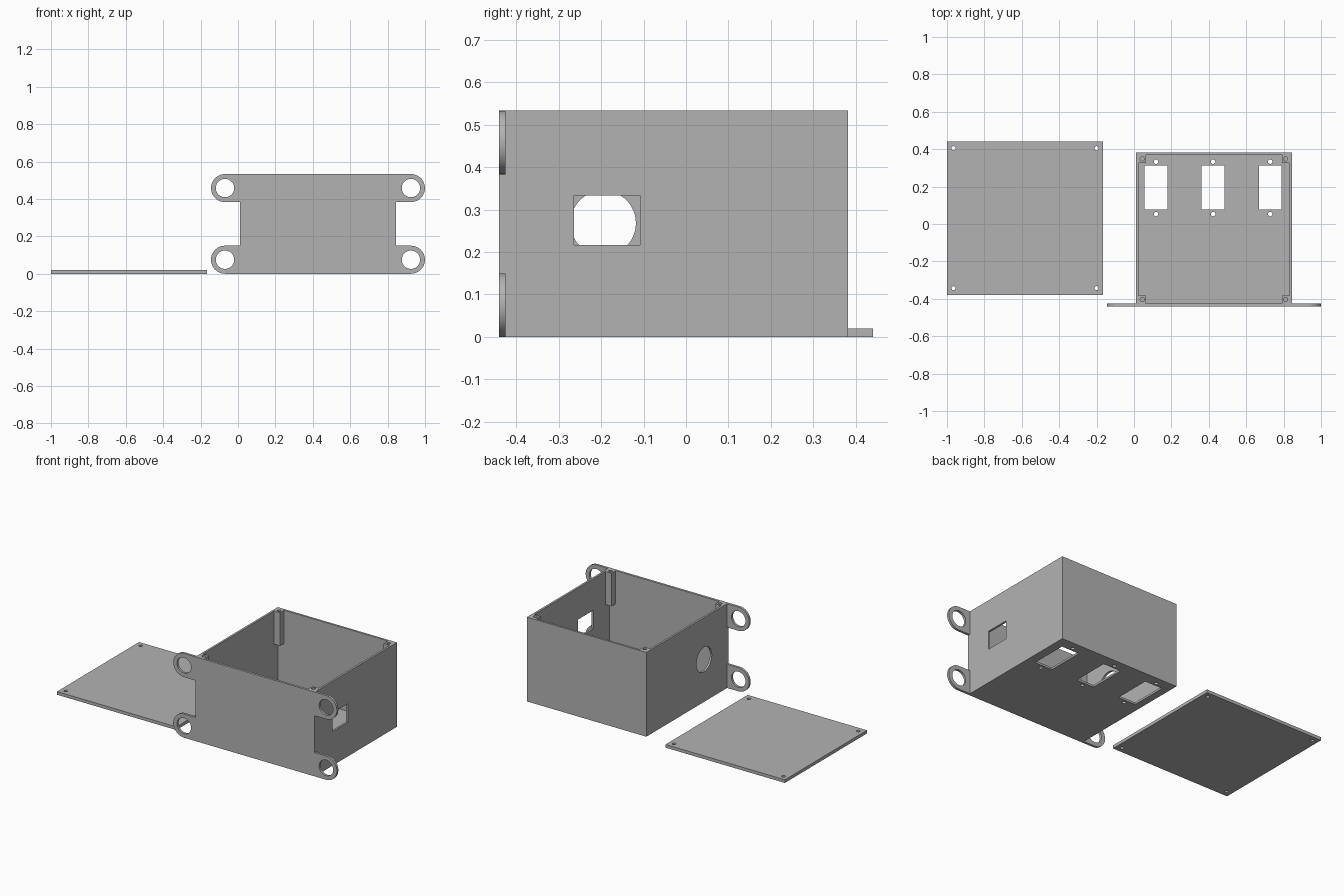
import bpy, bmesh, math
from mathutils import Matrix, Vector

cube = bpy.data.objects.get("Cube")
if cube:
    bpy.data.objects.remove(cube, do_unlink=True)

grey = bpy.data.materials.new("plain grey")
grey.use_nodes = True
COLOUR = (0.45, 0.45, 0.45, 1)
grey.diffuse_color = COLOUR
grey.node_tree.nodes["Principled BSDF"].inputs["Base Color"].default_value = COLOUR

WALL = 0.013
X0, X1 = 0.01, 0.845            # box sides
Y0, Y1 = -0.425, 0.382          # back of the front plate, back of the box
MID = (X0 + X1) / 2
TOP = 0.533


def finish(name, bm):
    bmesh.ops.recalc_face_normals(bm, faces=bm.faces[:])
    mesh = bpy.data.meshes.new(name)
    bm.to_mesh(mesh)
    bm.free()
    mesh.materials.append(grey)
    ob = bpy.data.objects.new(name, mesh)
    bpy.context.collection.objects.link(ob)
    return ob


def add_box(bm, lo, hi):
    lo, hi = Vector(lo), Vector(hi)
    m = Matrix.Translation((lo + hi) / 2) @ Matrix.Diagonal((*(hi - lo), 1))
    bmesh.ops.create_cube(bm, size=1, matrix=m)


def add_rod(bm, centre, radius, length, axis="Z", sides=48):
    m = Matrix.Translation(centre)
    if axis != "Z":
        m = m @ Matrix.Rotation(math.pi / 2, 4, "Y" if axis == "X" else "X")
    bmesh.ops.create_cone(bm, cap_ends=True, segments=sides, radius1=radius,
                          radius2=radius, depth=length, matrix=m)


def cut(ob, bm):
    """Subtract the shapes in bm, then shade curved cuts smooth."""
    cutter = finish("cutter", bm)
    cutter.hide_render = True
    mod = ob.modifiers.new("cut", "BOOLEAN")
    mod.operation = "DIFFERENCE"
    mod.solver = "EXACT"
    mod.object = cutter
    bpy.ops.object.select_all(action="DESELECT")
    ob.select_set(True)
    bpy.context.view_layer.objects.active = ob
    bpy.ops.object.modifier_apply(modifier=mod.name)
    bpy.data.objects.remove(cutter, do_unlink=True)
    bpy.ops.object.shade_smooth_by_angle(angle=math.radians(30))


# Box shell, open at the top and at the front, where the plate closes it
bm = bmesh.new()
add_box(bm, (X0, Y0, 0), (X1, Y1, TOP))
shell = finish("box_shell", bm)
bm = bmesh.new()
add_box(bm, (X0 + WALL, Y0 - 0.1, WALL), (X1 - WALL, Y1 - WALL, TOP + 0.1))
cut(shell, bm)

# Openings: floor slots with screw holes, square side port, round side port
bm = bmesh.new()
for x in (0.118, 0.423, 0.728):
    add_box(bm, (x - 0.061, 0.077, -0.1), (x + 0.061, 0.312, 0.1))
    for y in (0.053, 0.333):
        add_rod(bm, (x, y, 0), 0.012, 0.2, sides=24)
add_box(bm, (X1 - 0.1, -0.264, 0.216), (X1 + 0.1, -0.108, 0.333))
add_rod(bm, (X0, -0.195, 0.268), 0.077, 0.2, "X")
cut(shell, bm)

# Front plate with four rounded mounting ears
EAR_R, EAR_X, LOW, HIGH = 0.075, 0.497, 0.075, TOP - 0.075


def arc(x, z, start):
    return [(x + EAR_R * math.cos(a), z + EAR_R * math.sin(a))
            for a in (start + math.pi * i / 24 for i in range(25))]


right, left = MID + EAR_X, MID - EAR_X
outline = arc(right, LOW, -math.pi / 2)
outline += [(X1, LOW + EAR_R), (X1, HIGH - EAR_R)]
outline += arc(right, HIGH, -math.pi / 2) + arc(left, HIGH, math.pi / 2)
outline += [(X0, HIGH - EAR_R), (X0, LOW + EAR_R)]
outline += arc(left, LOW, math.pi / 2)
bm = bmesh.new()
face = bm.faces.new([bm.verts.new((x, -0.44, z)) for x, z in outline])
ext = bmesh.ops.extrude_face_region(bm, geom=[face])
bmesh.ops.translate(bm, vec=(0, Y0 + 0.44, 0),
                    verts=[v for v in ext["geom"] if isinstance(v, bmesh.types.BMVert)])
plate = finish("front_plate", bm)
bm = bmesh.new()
for x in (left, right):
    for z in (LOW, HIGH):
        add_rod(bm, (x, -0.44, z), 0.049, 0.2, "Y")
cut(plate, bm)

# Corner screw posts hanging from the rim
POST, DROP = 0.042, 0.21
for side, x in (("right", X0 + WALL), ("left", X1 - WALL - POST)):
    for end, y in (("front", Y0), ("back", Y1 - WALL - POST)):
        bm = bmesh.new()
        add_box(bm, (x, y, TOP - DROP), (x + POST, y + POST, TOP))
        post = finish(f"screw_post_{end}_{side}", bm)
        bm = bmesh.new()
        add_rod(bm, (x + POST / 2, y + POST / 2, TOP), 0.011, 0.3, sides=24)
        cut(post, bm)

# Loose lid lying beside the box
bm = bmesh.new()
add_box(bm, (-1, -0.38, 0), (-0.165, 0.44, 0.02))
lid = finish("lid", bm)
bm = bmesh.new()
for x in (-0.965, -0.2):
    for y in (-0.343, 0.405):
        add_rod(bm, (x, y, 0), 0.011, 0.2, sides=24)
cut(lid, bm)
